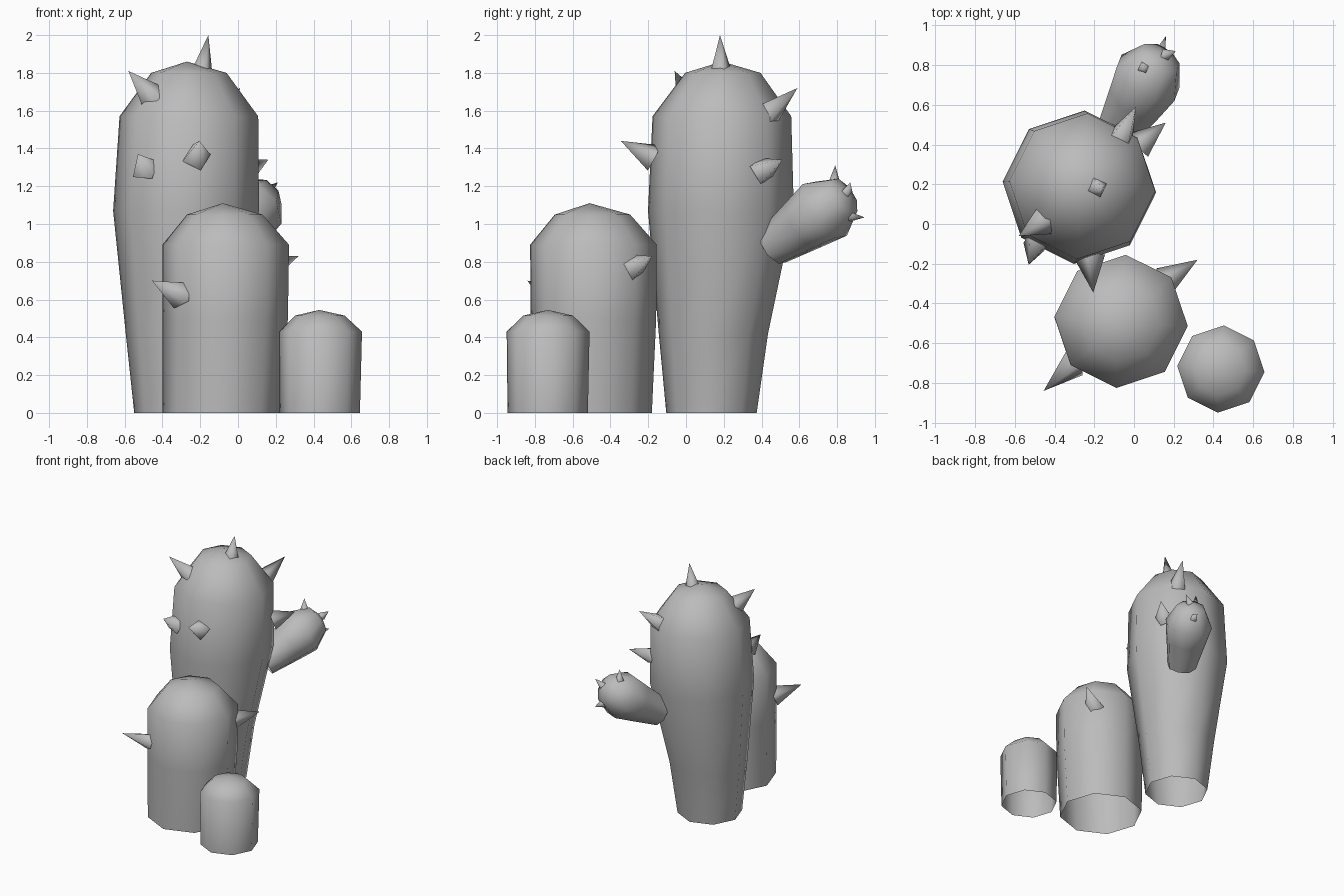
import bpy
import bmesh
import math
from mathutils import Vector

cube = bpy.data.objects.get("Cube")
if cube:
    bpy.data.objects.remove(cube, do_unlink=True)

grey = bpy.data.materials.new("plain_grey")
grey.use_nodes = True
colour = (0.5, 0.5, 0.5, 1)
grey.diffuse_color = colour
grey.node_tree.nodes["Principled BSDF"].inputs["Base Color"].default_value = colour


def tube(name, rings, tip, axis=(0, 0, 1), sides=8, turn=-4):
    """Loft rings of (centre, radius) along an axis and close them at the tip."""
    bm = bmesh.new()
    rot = Vector((0, 0, 1)).rotation_difference(Vector(axis))
    loops = []
    for centre, radius in rings:
        loop = []
        for i in range(sides):
            a = math.radians(turn) + math.tau * i / sides
            offset = rot @ Vector((math.cos(a), math.sin(a), 0))
            loop.append(bm.verts.new(Vector(centre) + offset * radius))
        loops.append(loop)
    apex = bm.verts.new(tip)
    for i in range(sides):
        j = (i + 1) % sides
        for low, high in zip(loops, loops[1:]):
            bm.faces.new((low[i], low[j], high[j], high[i]))
        bm.faces.new((loops[-1][i], loops[-1][j], apex))
    for face in bm.faces:
        face.smooth = True
    mesh = bpy.data.meshes.new(name)
    bm.to_mesh(mesh)
    bm.free()
    mesh.materials.append(grey)
    obj = bpy.data.objects.new(name, mesh)
    bpy.context.collection.objects.link(obj)
    return obj


def spike(name, base, tip, radius):
    axis = Vector(tip) - Vector(base)
    tube(name, [(base, radius)], tip, axis, sides=4, turn=20)


# Three open-bottomed cactus stems
tube("tall_stem", [
    ((-0.31, 0.135, 0), 0.24),
    ((-0.305, 0.145, 0.42), 0.29),
    ((-0.275, 0.185, 1.07), 0.387),
    ((-0.26, 0.19, 1.57), 0.368),
    ((-0.26, 0.195, 1.8), 0.2)], (-0.27, 0.19, 1.86))
tube("middle_stem", [
    ((-0.085, -0.495, 0), 0.315),
    ((-0.068, -0.49, 0.5), 0.333),
    ((-0.065, -0.49, 0.89), 0.336),
    ((-0.07, -0.495, 1.05), 0.2)], (-0.08, -0.51, 1.11))
tube("short_stem", [
    ((0.433, -0.732, 0), 0.213),
    ((0.437, -0.73, 0.43), 0.22),
    ((0.433, -0.73, 0.515), 0.132)], (0.43, -0.73, 0.545))

# Side arm growing from the back of the tall stem
tube("side_arm", [
    ((-0.09, 0.46, 0.88), 0.11),
    ((0.01, 0.63, 1.0), 0.155),
    ((0.07, 0.735, 1.075), 0.182),
    ((0.134, 0.836, 1.15), 0.11)], (0.15, 0.86, 1.17), axis=(0.46, 0.72, 0.52))

# Large spikes on the stems
for name, base, tip in [
    ("spike_upper_right", (-0.45, 0.02, 1.67), (-0.58, -0.06, 1.81)),
    ("spike_upper_back", (-0.07, 0.43, 1.58), (0.01, 0.59, 1.72)),
    ("spike_left_back", (0.03, 0.4, 1.28), (0.16, 0.51, 1.34)),
    ("spike_front", (-0.22, -0.17, 1.35), (-0.205, -0.345, 1.44)),
    ("spike_front_right", (-0.49, -0.09, 1.29), (-0.53, -0.205, 1.37)),
    ("spike_middle_front", (-0.3, -0.7, 0.62), (-0.455, -0.84, 0.7)),
    ("spike_middle_back", (0.15, -0.29, 0.765), (0.32, -0.18, 0.83)),
]:
    spike(name, base, tip, 0.078)
spike("spike_top", (-0.19, 0.185, 1.81), (-0.157, 0.18, 2.0), 0.058)

# Small spikes on the arm
for name, base, tip in [
    ("arm_spike_top", (0.05, 0.785, 1.22), (0.045, 0.79, 1.31)),
    ("arm_spike_left", (0.155, 0.85, 1.17), (0.21, 0.87, 1.22)),
    ("arm_spike_back", (0.135, 0.87, 1.04), (0.16, 0.945, 1.035)),
]:
    spike(name, base, tip, 0.033)
